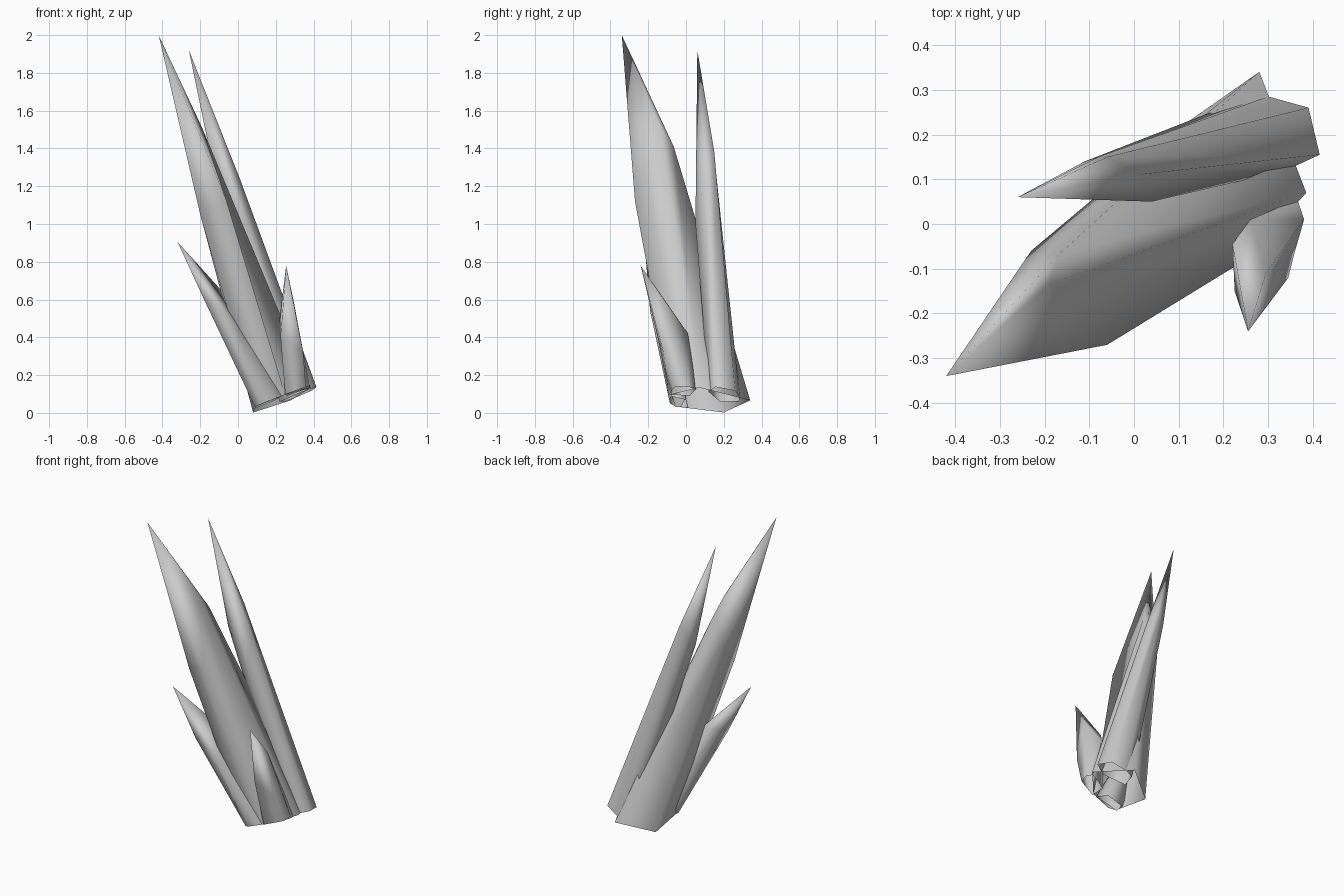
import bpy
import bmesh

cube = bpy.data.objects.get("Cube")
if cube:
    bpy.data.objects.remove(cube, do_unlink=True)

# One plain grey for the whole cluster
grey = bpy.data.materials.new("crystal_grey")
grey.use_nodes = True
colour = (0.6, 0.6, 0.6, 1)
grey.diffuse_color = colour
grey.node_tree.nodes["Principled BSDF"].inputs["Base Color"].default_value = colour


def base_height(x, y):
    """Height of the sloping plane on which every spike is cut off."""
    return 0.39 * x - 0.1 * y - 0.009


def spike(name, tip, ridges):
    """Open-bottomed crystal; each ridge runs from a base corner to a shoulder to the tip."""
    bm = bmesh.new()
    top = bm.verts.new(tip)
    feet = [bm.verts.new((x, y, base_height(x, y))) for (x, y), shoulder in ridges]
    shoulders = [bm.verts.new(shoulder) for foot, shoulder in ridges]
    for i in range(len(ridges)):
        j = (i + 1) % len(ridges)
        bm.faces.new((feet[i], feet[j], shoulders[j], shoulders[i]))
        bm.faces.new((shoulders[i], shoulders[j], top))
    for face in bm.faces:
        face.smooth = True
    mesh = bpy.data.meshes.new(name)
    bm.to_mesh(mesh)
    bm.free()
    mesh.materials.append(grey)
    obj = bpy.data.objects.new(name, mesh)
    bpy.context.collection.objects.link(obj)
    return obj


# Ridges are listed counter-clockwise seen from above
spike("main_spike", (-0.42, -0.34, 2.0), [
    ((0.28, 0.34), (-0.165, -0.065, 1.41)),
    ((0.08, 0.20), (-0.23, -0.06, 1.22)),
    ((0.095, -0.055), (-0.20, -0.22, 1.05)),
    ((0.25, -0.08), (-0.06, -0.27, 1.12)),
    ((0.385, 0.07), (-0.19, -0.135, 1.51)),
])

spike("back_spike", (-0.26, 0.06, 1.92), [
    ((0.39, 0.26), (-0.06, 0.15, 1.38)),
    ((0.30, 0.285), (-0.08, 0.15, 1.36)),
    ((0.25, 0.28), (-0.11, 0.14, 1.30)),
    ((0.22, 0.18), (-0.12, 0.07, 1.24)),
    ((0.34, 0.12), (0.04, 0.05, 1.00)),
    ((0.415, 0.155), (0.01, 0.11, 1.24)),
])

spike("small_left_spike", (0.255, -0.24, 0.78), [
    ((0.365, 0.055), (0.26, 0.01, 0.42)),
    ((0.26, 0.02), (0.22, -0.045, 0.50)),
    ((0.25, -0.09), (0.225, -0.15, 0.40)),
    ((0.36, -0.06), (0.345, -0.12, 0.32)),
    ((0.38, 0.01), (0.295, -0.11, 0.59)),
])

spike("small_right_spike", (-0.32, -0.22, 0.905), [
    ((0.20, 0.00), (-0.08, -0.06, 0.64)),
    ((0.10, 0.01), (-0.17, -0.10, 0.62)),
    ((0.09, -0.05), (-0.175, -0.19, 0.59)),
    ((0.13, -0.085), (-0.08, -0.19, 0.54)),
    ((0.23, -0.08), (-0.01, -0.16, 0.46)),
])
